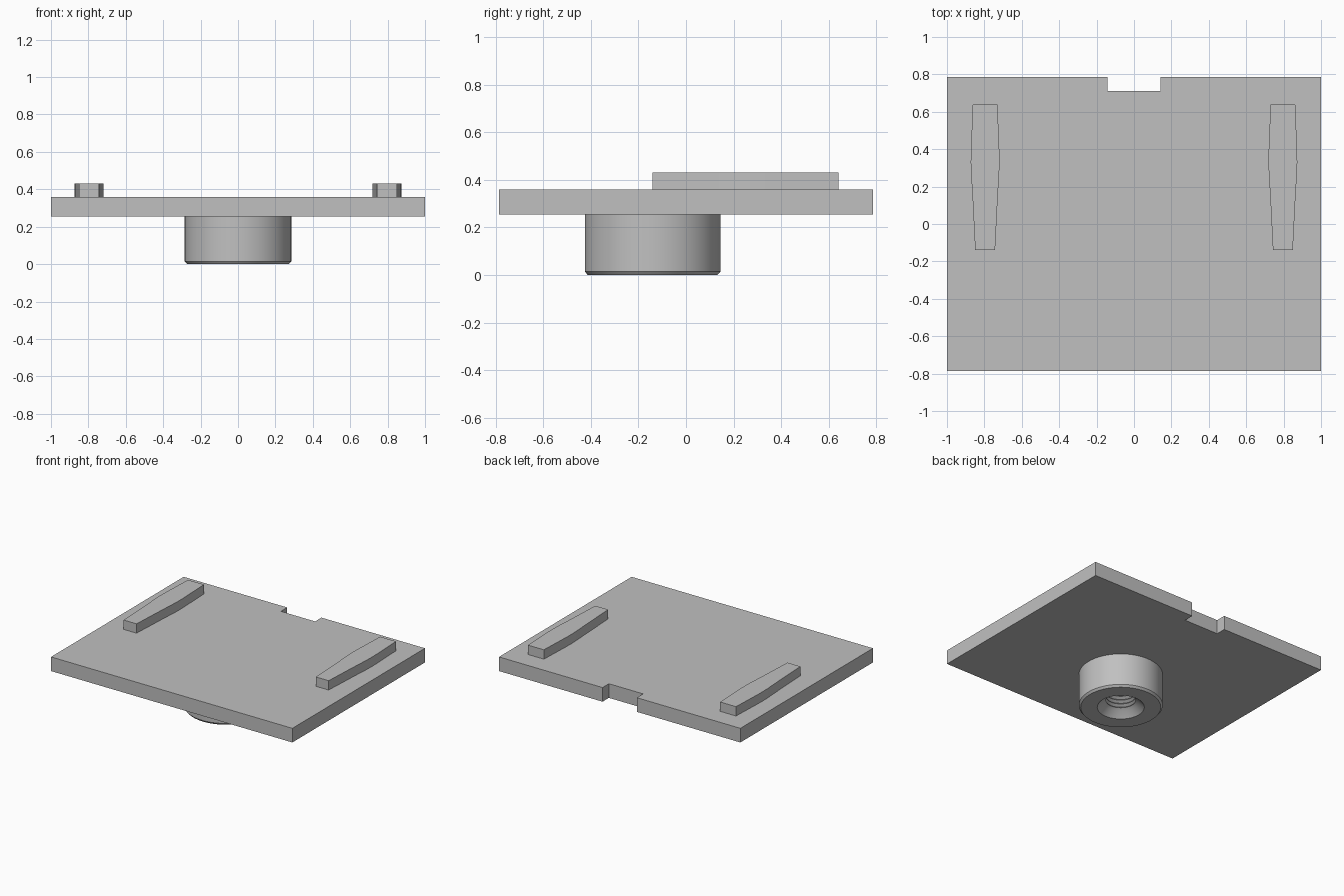
import bpy, bmesh, math

cube = bpy.data.objects.get("Cube")
if cube:
    bpy.data.objects.remove(cube, do_unlink=True)

grey = bpy.data.materials.new("plain grey")
grey.use_nodes = True
colour = (0.53, 0.53, 0.53, 1)
grey.diffuse_color = colour
grey.node_tree.nodes["Principled BSDF"].inputs["Base Color"].default_value = colour


def finish(bm, name):
    bmesh.ops.recalc_face_normals(bm, faces=bm.faces)
    mesh = bpy.data.meshes.new(name)
    bm.to_mesh(mesh)
    bm.free()
    mesh.materials.append(grey)
    obj = bpy.data.objects.new(name, mesh)
    bpy.context.collection.objects.link(obj)
    return obj


def prism(name, outline, bottom, top):
    bm = bmesh.new()
    face = bm.faces.new([bm.verts.new((x, y, bottom)) for x, y in outline])
    extruded = bmesh.ops.extrude_face_region(bm, geom=[face])["geom"]
    verts = [v for v in extruded if isinstance(v, bmesh.types.BMVert)]
    bmesh.ops.translate(bm, vec=(0, 0, top - bottom), verts=verts)
    return finish(bm, name)


def lathe(name, profile, centre_y, sides=72):
    bm = bmesh.new()
    verts = [bm.verts.new((r, 0, z)) for r, z in profile]
    edges = [bm.edges.new(pair) for pair in zip(verts, verts[1:])]
    bmesh.ops.spin(bm, geom=verts + edges, cent=(0, 0, 0), axis=(0, 0, 1),
                   angle=math.tau, steps=sides, use_duplicate=False)
    bmesh.ops.remove_doubles(bm, verts=bm.verts, dist=0.0005)
    obj = finish(bm, name)
    obj.location.y = centre_y
    bpy.ops.object.select_all(action="DESELECT")
    obj.select_set(True)
    bpy.context.view_layer.objects.active = obj
    bpy.ops.object.shade_smooth_by_angle(angle=math.radians(25))
    return obj


# Base plate with a notch in the back edge
half_y, notch_x, notch_y = 0.785, 0.142, 0.71
prism("base_plate", [
    (-1, -half_y), (1, -half_y), (1, half_y), (notch_x, half_y),
    (notch_x, notch_y), (-notch_x, notch_y), (-notch_x, half_y), (-1, half_y),
], 0.254, 0.36)

# Tapered raised rails, bulging slightly towards the back
half_widths = [(-0.14, 0.053), (0.14, 0.067), (0.27, 0.075),
               (0.33, 0.077), (0.39, 0.076), (0.64, 0.066)]
for name, side in (("left_rail", 1), ("right_rail", -1)):
    centre = side * 0.796
    outline = [(centre + w, y) for y, w in half_widths]
    outline += [(centre - w, y) for y, w in reversed(half_widths)]
    prism(name, outline, 0.36, 0.43)

# Round boss underneath, chamfered, with a countersunk threaded hole
root, crest, pitch = 0.12, 0.1, 0.03
profile = [(0.285, 0.254), (0.285, 0.015), (0.272, 0), (0.16, 0), (root, 0.04)]
for turn in range(6):
    z = 0.04 + turn * pitch
    profile += [(crest, z + pitch * 0.45), (crest, z + pitch * 0.55), (root, z + pitch)]
profile += [(root, 0.254), (0, 0.254)]
lathe("threaded_boss", profile, -0.14)
